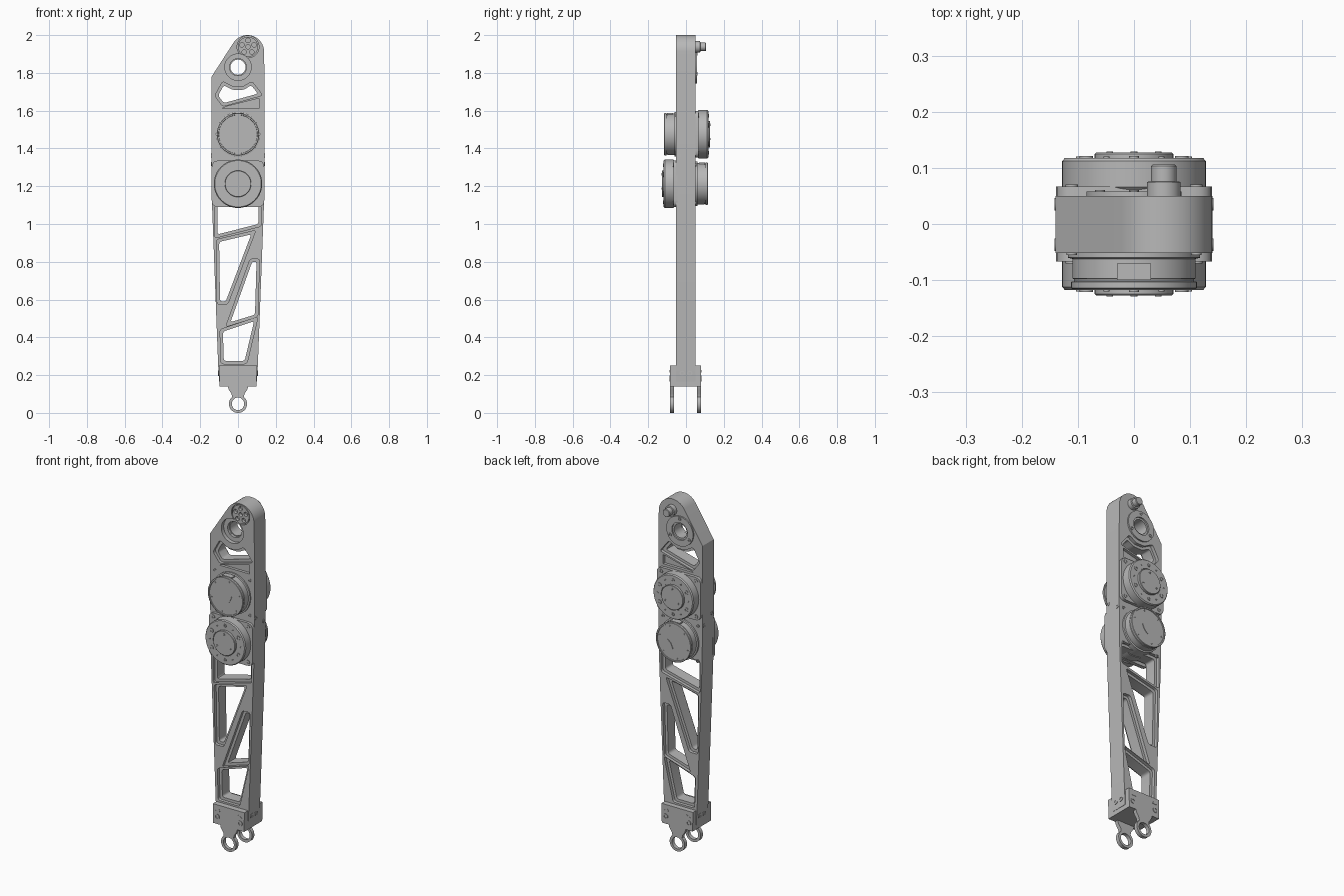
import bpy, bmesh, math
from mathutils import Vector

if "Cube" in bpy.data.objects:
    bpy.data.objects.remove(bpy.data.objects["Cube"])

grey = bpy.data.materials.new("machined grey")
grey.use_nodes = True
grey.diffuse_color = (0.48, 0.48, 0.48, 1)
grey.node_tree.nodes["Principled BSDF"].inputs["Base Color"].default_value = (0.48, 0.48, 0.48, 1)


def finish(name, bm):
    bmesh.ops.recalc_face_normals(bm, faces=bm.faces)
    mesh = bpy.data.meshes.new(name)
    bm.to_mesh(mesh)
    bm.free()
    mesh.materials.append(grey)
    ob = bpy.data.objects.new(name, mesh)
    bpy.context.collection.objects.link(ob)
    return ob


def prism(name, pts, y0, y1):
    """Extrude an x-z outline from y0 to y1."""
    bm = bmesh.new()
    face = bm.faces.new([bm.verts.new((x, y0, z)) for x, z in pts])
    new = bmesh.ops.extrude_face_region(bm, geom=[face])["geom"]
    verts = [v for v in new if isinstance(v, bmesh.types.BMVert)]
    bmesh.ops.translate(bm, verts=verts, vec=(0, y1 - y0, 0))
    return finish(name, bm)


def lathe(name, profile, x, z, side=1, ring=False, n=48):
    """Turn (radius, depth) points about a y axis through (x, z)."""
    bm = bmesh.new()
    rows = []
    for r, d in profile:
        if r == 0:
            rows.append([bm.verts.new((x, side * d, z))] * n)
        else:
            rows.append([bm.verts.new((x + r * math.cos(math.tau * i / n), side * d,
                                       z + r * math.sin(math.tau * i / n))) for i in range(n)])
    pairs = list(zip(rows, rows[1:])) + ([(rows[-1], rows[0])] if ring else [])
    for a, b in pairs:
        for i in range(n):
            j = (i + 1) % n
            corners = list(dict.fromkeys([a[i], a[j], b[j], b[i]]))
            bm.faces.new(corners)
    return finish(name, bm)


def cylinder(name, r, x, z, y0, y1, n=32):
    return lathe(name, [(0, y0), (r, y0), (r, y1), (0, y1)], x, z, n=n)


def screw(name, x, z, face, r, side):
    """Socket screw head standing slightly proud of a face."""
    top, base = face + 0.003, face - 0.008
    return lathe(name, [(0, base), (r, base), (r, top), (r * .55, top), (r * .55, face - 0.004),
                        (0, face - 0.004)], x, z, side, n=16)


def cut(target, cutter):
    mod = target.modifiers.new("cut", "BOOLEAN")
    mod.operation, mod.solver, mod.object = "DIFFERENCE", "EXACT", cutter
    bpy.context.view_layer.objects.active = target
    bpy.ops.object.modifier_apply(modifier=mod.name)
    bpy.data.objects.remove(cutter)


def arc(x, z, r, a0, a1, n=24):
    angles = [math.radians(a0 + (a1 - a0) * i / n) for i in range(n + 1)]
    return [(x + r * math.cos(a), z + r * math.sin(a)) for a in angles]


def offset(pts, d):
    """Grow a counter-clockwise outline outwards by d."""
    out = []
    for i, p in enumerate(pts):
        p, a, b = Vector(p), Vector(pts[i - 1]), Vector(pts[(i + 1) % len(pts)])
        e1, e2 = (p - a).normalized(), (b - p).normalized()
        n1, n2 = Vector((e1.y, -e1.x)), Vector((e2.y, -e2.x))
        out.append(p + (n1 + n2) * d / max(0.3, 1 + n1.dot(n2)))
    return out


def rounded(pts, r, n=4):
    out = []
    for i, p in enumerate(pts):
        p, a, b = Vector(p), Vector(pts[i - 1]), Vector(pts[(i + 1) % len(pts)])
        s = p + (a - p).normalized() * min(r, (a - p).length * .45)
        e = p + (b - p).normalized() * min(r, (b - p).length * .45)
        for k in range(n + 1):
            t = k / n
            out.append(s * (1 - t) ** 2 + p * 2 * t * (1 - t) + e * t * t)
    return out


# Arm frame: tapered plate with a rounded, offset head
outline = [(-.1, .165), (.1, .165), (.105, .25), (.137, 1.09), (.14, 1.34), (.14, 1.78)]
outline += arc(.05, 1.912, .088, 0, 147)
outline += [(-.14, 1.78), (-.14, 1.34), (-.137, 1.09), (-.105, .25)]
frame = prism("arm_frame", outline, -.052, .05)

# Truss windows, each with a stepped pocket on both faces
windows = [
    [(-.075, .275), (.035, .275), (.085, .485), (-.08, .43)],
    [(-.095, .59), (-.065, .59), (.07, .945), (-.1, .905)],
    [(-.04, .48), (.09, .52), (.098, .8), (.075, .8)],
    [(-.108, .945), (.108, 1.0), (.108, 1.1), (-.108, 1.1)],
    [(-.075, 1.64), (.105, 1.69), (.07, 1.735), (.03, 1.71), (-.03, 1.71), (-.075, 1.735), (-.105, 1.68)],
]
for pts in windows:
    big = rounded(offset(pts, .015), .014)
    cut(frame, prism("pocket", big, -.1, -.034))
    cut(frame, prism("pocket", big, .032, .1))
    cut(frame, prism("window", rounded(pts, .014), -.1, .1))

# Recessed web beneath the top window
web = [(-.085, 1.612), (.11, 1.612), (.11, 1.665), (-.06, 1.622)]
for y0, y1 in ((-.1, -.036), (.034, .1)):
    cut(frame, prism("web_pocket", web, y0, y1))

# Bearing bore in the head
cut(frame, cylinder("recess", .07, 0, 1.83, -.1, -.03, 48))
cut(frame, cylinder("bore", .045, 0, 1.83, -.1, .1, 48))
lathe("bearing_flange", [(.04, -.015), (.04, .05), (.05, .05), (.05, .058), (.085, .058),
                         (.085, .045), (.048, .045), (.048, -.015)], 0, 1.83, ring=True)
for a in (90, 210, 330):
    x, z = arc(0, 1.83, .07, a, a, 1)[0]
    screw("bearing_screw", x, z, .058, .009, 1)

# Pivot hub: ring groove and bolt holes in front, stepped pin behind
px, pz = .053, 1.938
cut(frame, lathe("groove", [(.053, -.1), (.053, -.04), (.058, -.04), (.058, -.1)], px, pz, ring=True))
cut(frame, cylinder("hub_hole", .012, px, pz, -.1, -.03, 20))
for k in range(5):
    x, z = arc(px, pz, .034, 90 + 72 * k, 0, 1)[0]
    cut(frame, cylinder("hub_hole", .012, x, z, -.1, -.035, 20))
lathe("pivot_pin", [(0, .04), (.03, .04), (.03, .075), (.0225, .076), (.0225, .103),
                    (.02, .106), (0, .106)], px, pz)


def actuator(label, z, side):
    """Motor through the frame: output on one side, drum on the other."""
    face = .05
    # mounting flange with corner screws
    square = [(-.139, z - .123), (.139, z - .123), (.139, z + .123), (-.139, z + .123)]
    ys = sorted((side * (face - .005), side * .067))
    prism(label + "_flange", rounded(square, .035), *ys)
    for sx in (-1, 1):
        for sz in (-1, 1):
            screw(label + "_flange_screw", sx * .111, z + sz * .101, .067, .011, side)
            screw(label + "_frame_screw", sx * .111, z + sz * .101, .052, .009, -side)
    # output housing and hub
    lathe(label + "_output", [(0, 0), (.122, 0), (.122, .06), (.128, .066), (.128, .112), (.123, .118),
                              (.075, .118), (.075, .113), (.07, .113), (.07, .125), (.068, .127),
                              (0, .127)], 0, z, side, n=64)
    for k in range(6):
        x, zz = arc(0, z, .098, 30 + 60 * k, 0, 1)[0]
        screw(label + "_output_screw", x, zz, .118, .012 if k % 3 != 1 else .009, side)
        x, zz = arc(0, z, .098, 60 * k, 0, 1)[0]
        screw(label + "_output_pin", x, zz, .117, .005, side)
    for a in (-30, 90, 210):
        x, zz = arc(0, z, .05, a, 0, 1)[0]
        screw(label + "_hub_pin", x, zz, .126, .006, side)
    # grooved drum with a slightly sunken end cap
    lathe(label + "_drum", [(0, 0), (.118, 0), (.118, .06), (.11, .062), (.11, .097), (.107, .098),
                            (.107, .102), (.112, .103), (.112, .114), (.11, .116), (.103, .116),
                            (.102, .112), (0, .112)], 0, z, -side, n=64)
    for k in range(6):
        x, zz = arc(0, z, .092, 15 + 60 * k, 0, 1)[0]
        screw(label + "_cap_screw", x, zz, .111, .004, -side)
    # leaf-shaped cap plate and cable connector
    ys = sorted((-side * .110, -side * .115))
    leaf = [(0, z - .045), (.025, z - .025), (.042, z + .012), (.018, z - .005)]
    prism(label + "_cap_plate", rounded(leaf, .01), *ys)
    ys = sorted((-side * .07, -side * .1))
    prism(label + "_connector", [(-.03, z + .09), (.03, z + .09), (.03, z + .113), (-.03, z + .113)], *ys)


actuator("upper_actuator", 1.475, 1)
actuator("lower_actuator", 1.213, -1)

# Clevis bracket at the foot
block = [(-.098, .14), (.098, .14), (.1, .25), (-.1, .25)]
clevis = prism("clevis_block", block, -.085, .08)
lug = [(.055, .145), (-.055, .145), (-.05, .125), (-.034, .1)]
lug += arc(0, .048, .048, 130, 410, 32) + [(.034, .1), (.05, .125)]
for name, y0, y1 in (("front_lug", -.085, -.064), ("back_lug", .059, .08)):
    part = prism(name, lug, y0, y1)
    cut(part, cylinder("eye", .033, 0, .048, -.2, .2, 40))
for sx in (-1, 1):
    for side, face in ((-1, .085), (1, .08)):
        screw("clevis_screw", sx * .073, .182, face, .015, side)
        mark = [(sx * .055, .215), (sx * .085, .215), (sx * .06, .228)]
        prism("clevis_tab", mark, *sorted((side * (face - .003), side * (face + .002))))


def side_screw(name, y, z, face, r, sx):
    ob = screw(name, 0, 0, face, r, 1)
    ob.rotation_euler = (0, 0, -sx * math.pi / 2)
    ob.location = (0, y, z)


# Screws on both narrow sides
for sx in (-1, 1):
    for y in (-.02, .02):
        side_screw("foot_side_screw", y, .21, .102, .014, sx)
    side_screw("upper_side_screw", -.037, 1.362, .139, .011, sx)
    side_screw("lower_side_screw", .035, 1.318, .139, .011, sx)

# Smooth turned surfaces while keeping edges crisp
bpy.ops.object.select_all(action="DESELECT")
for ob in bpy.context.collection.objects:
    if ob.type == "MESH":
        ob.select_set(True)
        bpy.context.view_layer.objects.active = ob
bpy.ops.object.shade_smooth_by_angle(angle=math.radians(30))
